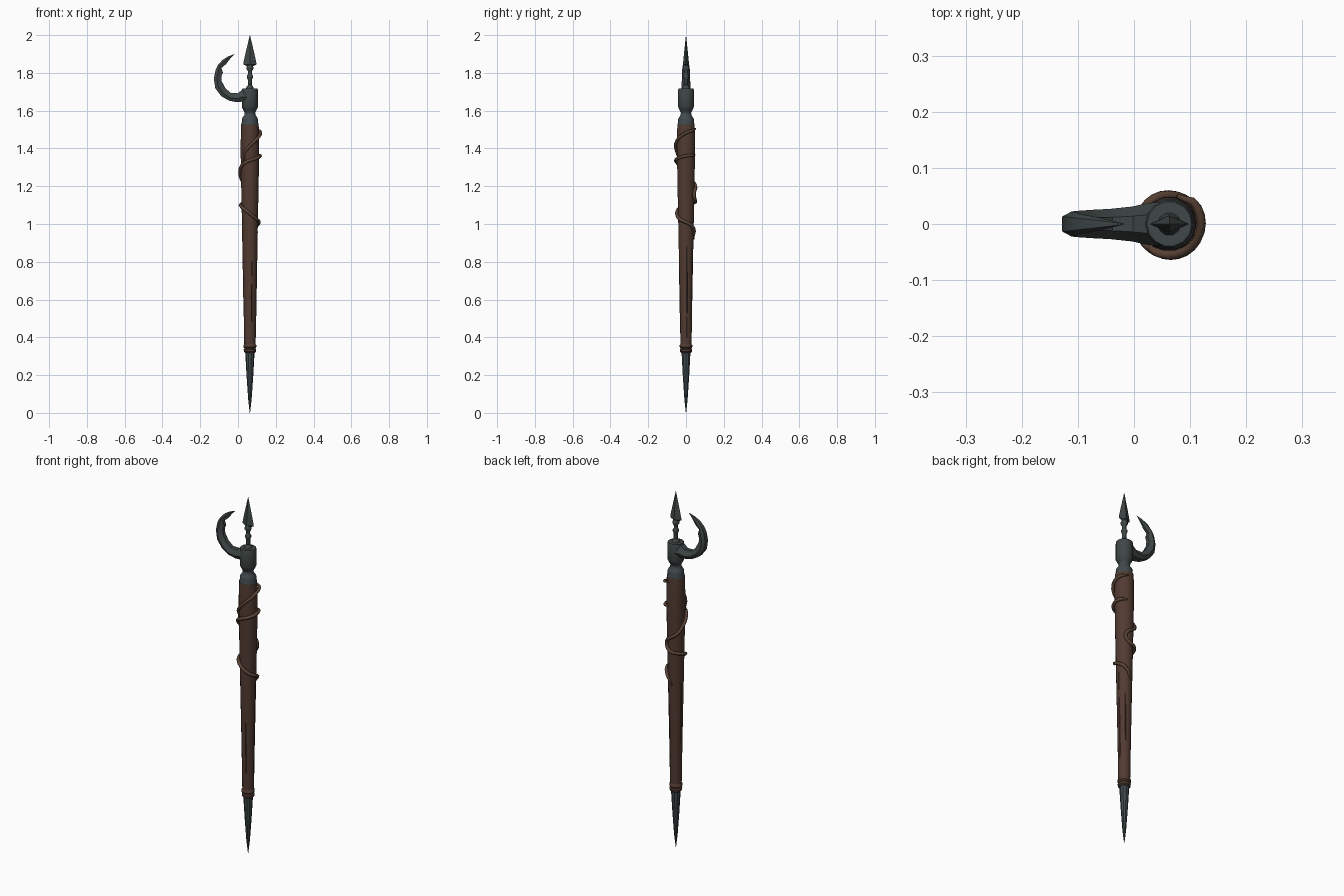
import bpy, math
from mathutils import Vector

if "Cube" in bpy.data.objects:
    bpy.data.objects.remove(bpy.data.objects["Cube"])

CX = 0.063  # x position of the pole axis


def material(name, rgb):
    m = bpy.data.materials.new(name)
    m.diffuse_color = (*rgb, 1)
    m.use_nodes = True
    m.node_tree.nodes["Principled BSDF"].inputs["Base Color"].default_value = m.diffuse_color
    return m


IRON = material("dark iron", (0.050, 0.062, 0.061))
STEEL = material("blue grey steel", (0.052, 0.068, 0.074))
WOOD = material("dark brown wood", (0.083, 0.043, 0.031))
VINE = material("vine brown", (0.105, 0.058, 0.038))


def build(name, verts, faces, mat, angle=35):
    me = bpy.data.meshes.new(name)
    me.from_pydata(verts, [], faces)
    me.materials.append(mat)
    ob = bpy.data.objects.new(name, me)
    bpy.context.collection.objects.link(ob)
    bpy.ops.object.select_all(action='DESELECT')
    ob.select_set(True)
    bpy.context.view_layer.objects.active = ob
    bpy.ops.object.mode_set(mode='EDIT')
    bpy.ops.mesh.select_all(action='SELECT')
    bpy.ops.mesh.normals_make_consistent(inside=False)
    bpy.ops.object.mode_set(mode='OBJECT')
    bpy.ops.object.shade_smooth_by_angle(angle=math.radians(angle))
    return ob


def skin(name, rings, mat, angle=35):
    """Join equal-sized rings of points into a capped tube."""
    n = len(rings[0])
    faces = [(i * n + j, i * n + (j + 1) % n, (i + 1) * n + (j + 1) % n, (i + 1) * n + j)
             for i in range(len(rings) - 1) for j in range(n)]
    faces += [tuple(range(n)), tuple(range((len(rings) - 1) * n, len(rings) * n))]
    return build(name, [p for r in rings for p in r], faces, mat, angle)


def lathe(name, profile, mat, n=14, flat=1.0, angle=35):
    """Profile is (radius, z); flat squeezes the part in y."""
    rings = [[(CX + r * math.cos(2 * math.pi * k / n), flat * r * math.sin(2 * math.pi * k / n), z)
              for k in range(n)] for r, z in profile]
    return skin(name, rings, mat, angle)


# Pole: bottom spike, ring, wooden shaft, collar and socket
lathe("bottom_spike", [(0.001, 0), (0.009, 0.07), (0.018, 0.2), (0.025, 0.325)], STEEL, 10)
lathe("bottom_ring", [(0.026, 0.318), (0.032, 0.324), (0.033, 0.335), (0.028, 0.341),
                      (0.034, 0.348), (0.034, 0.358), (0.03, 0.364)], WOOD)
lathe("shaft", [(0.030, 0.35), (0.034, 0.6), (0.040, 0.9), (0.046, 1.2), (0.049, 1.38),
                (0.048, 1.5), (0.046, 1.527)], WOOD)
lathe("collar", [(0.045, 1.52), (0.046, 1.53), (0.042, 1.54), (0.043, 1.553), (0.038, 1.565),
                 (0.030, 1.575), (0.028, 1.59), (0.033, 1.605)], STEEL)
lathe("socket", [(0.028, 1.59), (0.039, 1.612), (0.043, 1.62), (0.043, 1.71), (0.040, 1.717)], IRON)

# Wood grain ridges running down the lower shaft
for k, (a, z0, z1) in enumerate([(8, 0.4, 0.96), (-75, 0.42, 0.8), (60, 0.5, 0.9), (170, 0.6, 0.95)]):
    a = math.radians(a)
    rings = []
    for z, w in [(z0, 0.001), ((z0 + z1) / 2, 0.005), (z1, 0.001)]:
        r = 0.030 + (z - 0.35) * 0.0182 - 0.001
        rings.append([(CX + (r + dr) * math.cos(a + s * w / r), (r + dr) * math.sin(a + s * w / r), z)
                      for s, dr in [(-1, -0.002), (0, 0.002), (1, -0.002)]])
    skin("grain_ridge_%d" % k, rings, WOOD)

# Beaded neck and flat spear point
lathe("spear_neck", [(0.021, 1.715), (0.019, 1.725), (0.011, 1.735), (0.011, 1.765), (0.016, 1.775),
                     (0.016, 1.785), (0.010, 1.795), (0.011, 1.81), (0.018, 1.82), (0.018, 1.832),
                     (0.011, 1.842)], IRON, 10)
lathe("spear_point", [(0.010, 1.832), (0.035, 1.845), (0.033, 1.86), (0.023, 1.905), (0.010, 1.96),
                      (0.0005, 2.0)], IRON, 4, 0.45, 20)

# Hook: outer edge (x, z), inner edge (x, z), half thickness
hook = [(0.070, 1.640, 0.070, 1.712, 0.042), (0.024, 1.648, 0.024, 1.712, 0.037),
        (-0.005, 1.645, -0.002, 1.692, 0.031), (-0.045, 1.652, -0.038, 1.694, 0.027),
        (-0.088, 1.676, -0.066, 1.718, 0.025), (-0.120, 1.718, -0.086, 1.755, 0.023),
        (-0.128, 1.770, -0.088, 1.782, 0.022), (-0.119, 1.815, -0.080, 1.802, 0.021),
        (-0.106, 1.842, -0.088, 1.826, 0.018), (-0.083, 1.868, -0.064, 1.846, 0.014),
        (-0.052, 1.887, -0.042, 1.874, 0.008), (-0.018, 1.900, -0.019, 1.899, 0.001)]
rings = []
for ox, oz, ix, iz, t in hook:
    def at(f, y):
        return (ox + (ix - ox) * f, y, oz + (iz - oz) * f)
    rings.append([at(0, -0.6 * t), at(0.4, -t), at(1, -0.45 * t), at(1, 0.45 * t), at(0.4, t), at(0, 0.6 * t)])
skin("hook", rings, IRON, 28)


# Vines winding round the shaft: (angle in degrees, z) with 0 = +x and -90 = front
def vine(name, path, radius):
    cu = bpy.data.curves.new(name, 'CURVE')
    cu.dimensions = '3D'
    cu.bevel_depth = 1.0
    cu.bevel_resolution = 1
    cu.use_fill_caps = True
    pts = []
    for (a0, z0), (a1, z1) in zip(path, path[1:]):
        steps = max(2, round(abs(a1 - a0) / 15))
        pts += [(a0 + (a1 - a0) * i / steps, z0 + (z1 - z0) * i / steps) for i in range(steps)]
    pts.append(path[-1])
    for _ in range(2):  # soften the corners
        pts = [pts[0]] + [tuple((p[i] + 2 * q[i] + s[i]) / 4 for i in (0, 1))
                          for p, q, s in zip(pts, pts[1:], pts[2:])] + [pts[-1]]
    sp = cu.splines.new('POLY')
    sp.points.add(len(pts) - 1)
    for i, (p, (a, z)) in enumerate(zip(sp.points, pts)):
        end = min(i, len(pts) - 1 - i)
        r = 0.030 + (z - 0.35) * 0.0182 + (0.0065 if end > 1 else 0.001)
        a = math.radians(a)
        p.co = (CX + r * math.cos(a), r * math.sin(a), z, 1)
        p.radius = radius * min(1, 0.45 + end * 0.2)
    ob = bpy.data.objects.new(name, cu)
    bpy.context.collection.objects.link(ob)
    me = bpy.data.meshes.new_from_object(ob.evaluated_get(bpy.context.evaluated_depsgraph_get()))
    bpy.data.objects.remove(ob)
    me.materials.clear()
    me.materials.append(VINE)
    bpy.context.collection.objects.link(bpy.data.objects.new(name, me))
    me.shade_smooth()


vine("upper_vine", [(75, 1.505), (0, 1.485), (-45, 1.455), (-90, 1.415), (-128, 1.375), (-132, 1.325)], 0.0085)
vine("lower_vine", [(70, 1.365), (0, 1.362), (-90, 1.338), (-140, 1.315), (-180, 1.275), (-225, 1.22),
                    (-270, 1.195), (-300, 1.18), (-308, 1.145), (-280, 1.12), (-225, 1.11), (-180, 1.10),
                    (-135, 1.085), (-90, 1.055), (-45, 1.025), (0, 1.01), (45, 0.99), (75, 0.965),
                    (95, 0.92)], 0.009)
